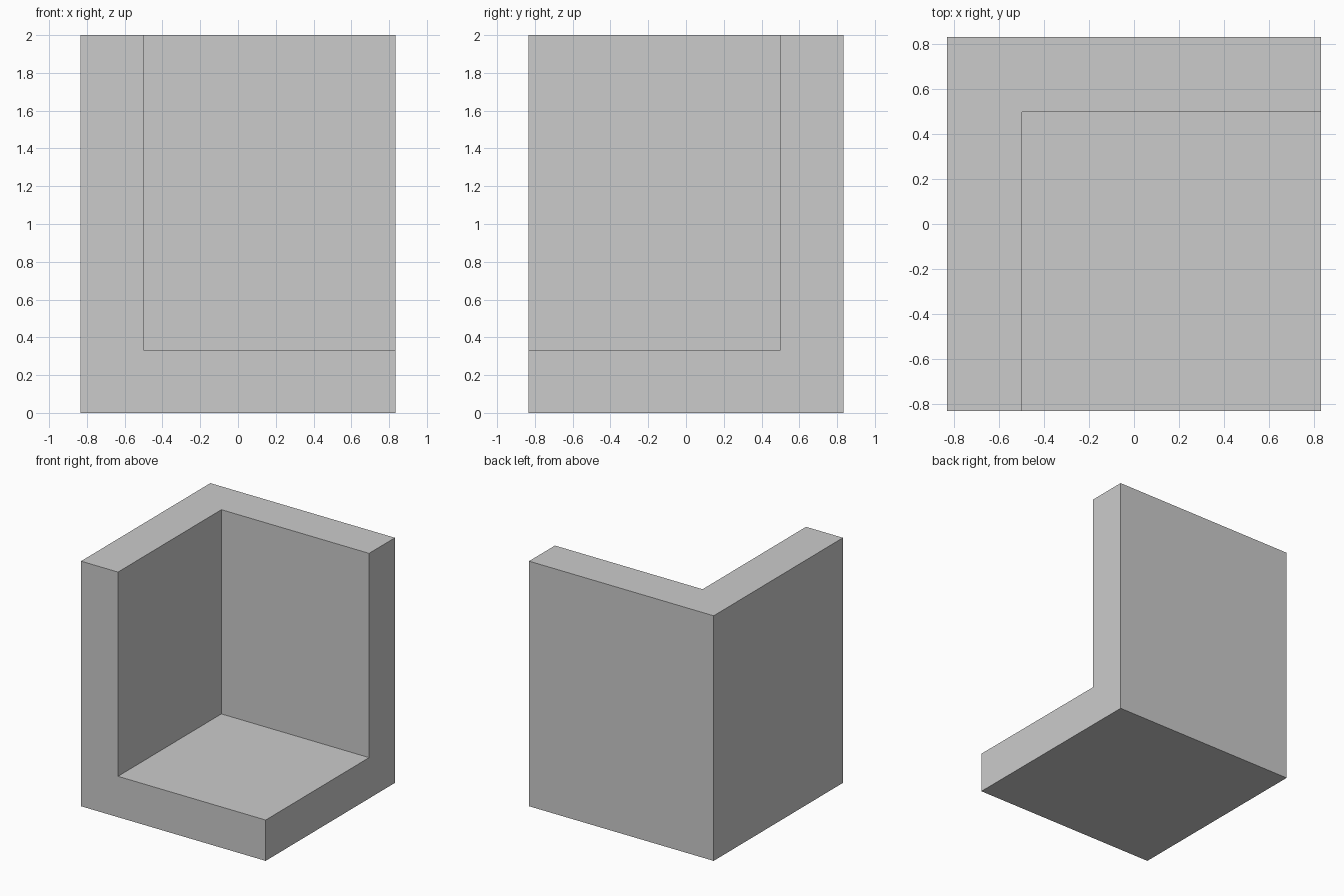
import bpy

if "Cube" in bpy.data.objects:
    bpy.data.objects.remove(bpy.data.objects["Cube"])

HALF = 5 / 6      # half the footprint width
HEIGHT = 2.0
WALL = 1 / 3      # thickness of floor and walls
OVER = 0.5        # cutter overshoot past the open sides


def box(name, lo, hi):
    """Axis-aligned box between two corners."""
    centre = [(a + b) / 2 for a, b in zip(lo, hi)]
    bpy.ops.mesh.primitive_cube_add(size=1, location=centre)
    obj = bpy.context.object
    obj.name = name
    obj.scale = [b - a for a, b in zip(lo, hi)]
    bpy.ops.object.transform_apply(location=True, rotation=False, scale=True)
    return obj


# Solid block that becomes the floor and two walls
corner = box("corner_block", (-HALF, -HALF, 0), (HALF, HALF, HEIGHT))

# Recess open to the front, right and top
cutter = box("recess_cutter",
             (-HALF + WALL, -HALF - OVER, WALL),
             (HALF + OVER, HALF - WALL, HEIGHT + OVER))
cutter.hide_render = True

cut = corner.modifiers.new("recess", 'BOOLEAN')
cut.operation = 'DIFFERENCE'
cut.solver = 'EXACT'
cut.object = cutter

# Bake the cut and discard the cutter
bpy.context.view_layer.objects.active = corner
bpy.ops.object.modifier_apply(modifier=cut.name)
bpy.data.objects.remove(cutter, do_unlink=True)
